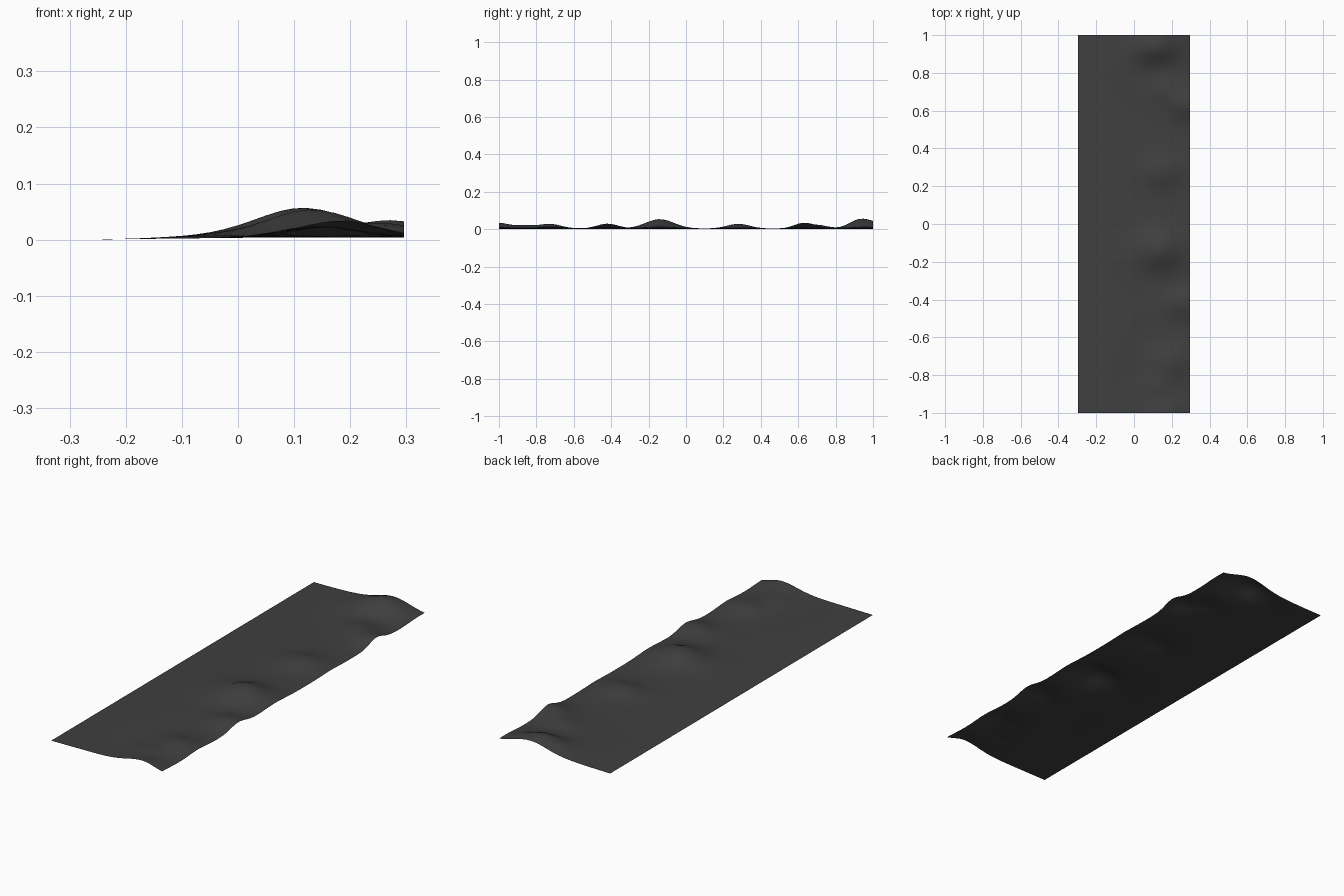
import bpy, bmesh
from math import exp

# Mounds: x, y, height, spread to -x, spread to +x, spread in y
MOUNDS = [
    (0.13, -0.14, 0.050, 0.075, 0.085, 0.075),
    (0.11, 0.93, 0.048, 0.075, 0.090, 0.055),
    (0.15, 1.02, 0.022, 0.080, 0.080, 0.050),
    (0.14, 0.28, 0.025, 0.070, 0.080, 0.060),
    (0.27, 0.63, 0.030, 0.060, 0.080, 0.050),
    (0.17, 0.71, 0.017, 0.060, 0.060, 0.050),
    (0.25, -0.42, 0.026, 0.070, 0.080, 0.055),
    (0.20, -0.73, 0.025, 0.075, 0.065, 0.060),
    (0.13, -0.86, 0.017, 0.060, 0.060, 0.050),
    (0.19, -1.00, 0.030, 0.080, 0.060, 0.060),
    (-0.06, -0.55, 0.005, 0.060, 0.080, 0.150),
    (-0.02, 0.90, 0.006, 0.080, 0.060, 0.100),
    (-0.03, -0.15, 0.006, 0.080, 0.060, 0.100),
]


def height(x, y):
    # gentle rise towards the rough side plus the mounds
    z = 0.004 * min(1, max(0, (x + 0.3) / 0.35))
    for mx, my, h, sl, sr, sy in MOUNDS:
        sx = sl if x < mx else sr
        z += h * exp(-0.5 * (((x - mx) / sx) ** 2 + ((y - my) / sy) ** 2))
    return z


# Ground strip: open single-sided sheet
bm = bmesh.new()
bmesh.ops.create_grid(bm, x_segments=24, y_segments=80, size=1)
for v in bm.verts:
    v.co.x *= 0.296
    v.co.z = height(v.co.x, v.co.y)
for f in bm.faces:
    f.smooth = True
low = min(v.co.z for v in bm.verts)
for v in bm.verts:
    v.co.z -= low
me = bpy.data.meshes.new("ground_strip")
bm.to_mesh(me)
bm.free()
ground = bpy.data.objects.new("ground_strip", me)
bpy.context.collection.objects.link(ground)

# Dark earth colour
mat = bpy.data.materials.new("dark_earth")
mat.diffuse_color = (0.05, 0.05, 0.05, 1)
me.materials.append(mat)
